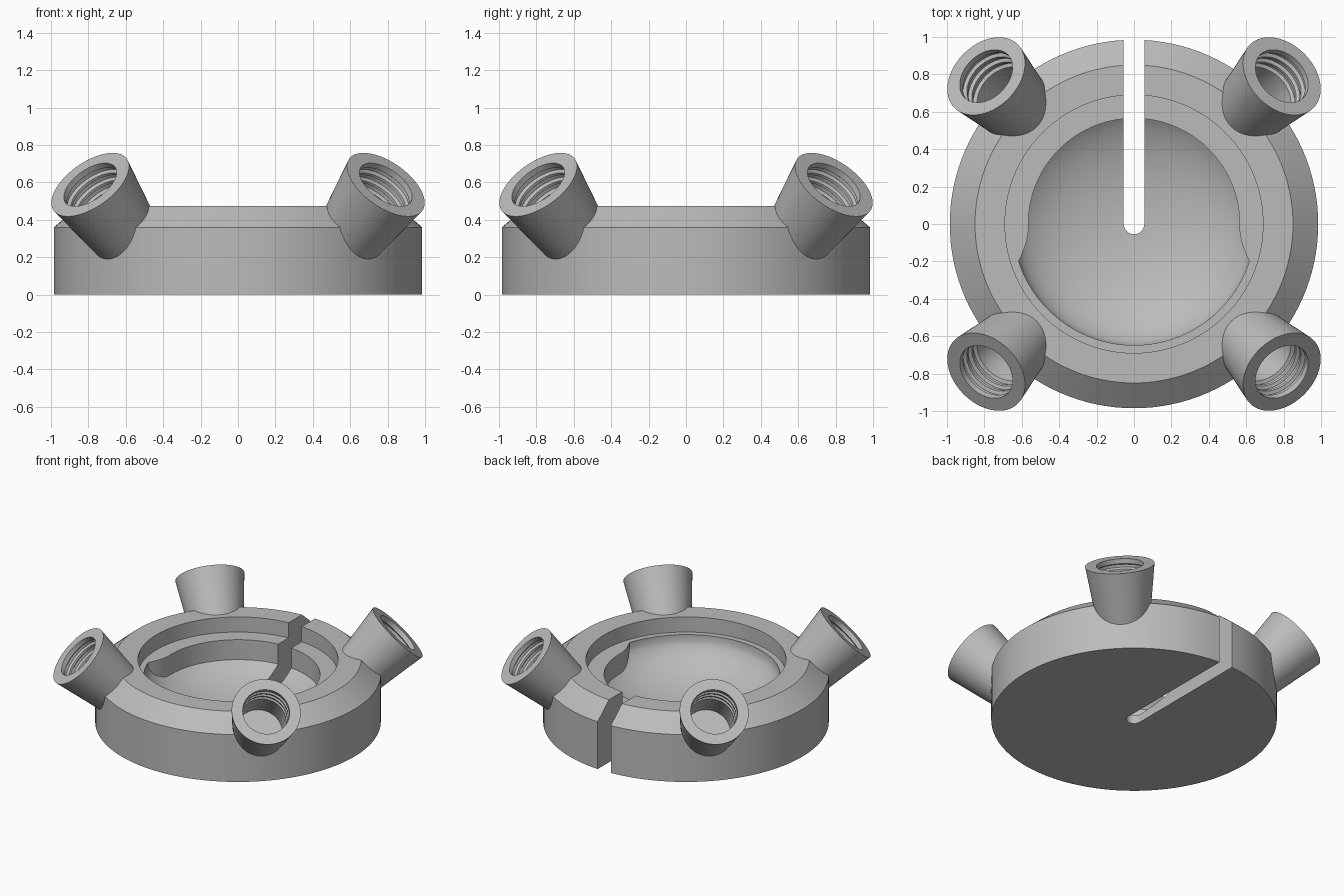
import bpy, bmesh, math
from mathutils import Matrix, Vector

cube = bpy.data.objects.get("Cube")
if cube:
    bpy.data.objects.remove(cube)

grey = bpy.data.materials.new("plain_grey")
grey.use_nodes = True
grey.diffuse_color = (0.5, 0.5, 0.5, 1)
grey.node_tree.nodes["Principled BSDF"].inputs["Base Color"].default_value = (0.5, 0.5, 0.5, 1)


def loft(name, profile, segs, matrix=Matrix()):
    """Sweep a (radius, height) profile around z; the profile may vary with angle."""
    bm = bmesh.new()
    columns = []
    for i in range(segs):
        a = math.tau * i / segs
        columns.append([bm.verts.new((r * math.cos(a), r * math.sin(a), z)) for r, z in profile(a)])
    for i, col in enumerate(columns):
        nxt = columns[(i + 1) % segs]
        for j in range(len(col) - 1):
            bm.faces.new((col[j], nxt[j], nxt[j + 1], col[j + 1]))
    bm.faces.new([c[0] for c in reversed(columns)])
    bm.faces.new([c[-1] for c in columns])
    bmesh.ops.recalc_face_normals(bm, faces=bm.faces)
    mesh = bpy.data.meshes.new(name)
    bm.to_mesh(mesh)
    bm.free()
    mesh.materials.append(grey)
    obj = bpy.data.objects.new(name, mesh)
    bpy.context.collection.objects.link(obj)
    obj.matrix_world = matrix
    return obj


def activate(obj):
    bpy.ops.object.select_all(action='DESELECT')
    obj.select_set(True)
    bpy.context.view_layer.objects.active = obj


def cut(obj, cutter):
    cutter.hide_render = True
    mod = obj.modifiers.new("cut", 'BOOLEAN')
    mod.operation = 'DIFFERENCE'
    mod.solver = 'EXACT'
    mod.object = cutter
    activate(obj)
    bpy.ops.object.modifier_apply(modifier=mod.name)
    bpy.data.objects.remove(cutter)


def smooth(obj):
    activate(obj)
    bpy.ops.object.shade_smooth_by_angle(angle=math.radians(28))


# Body: chamfered disc with a stepped rim, a bowl and a ledge around the back
BOWL_R, LEDGE_R, LEDGE_Z = 0.648, 0.565, 0.36


def body_profile(a):
    below = -math.degrees(math.asin(math.sin(a)))
    blend = min(max((below - 2) / 16, 0), 1) ** 2
    inner = LEDGE_R + (BOWL_R - LEDGE_R) * blend
    pts = [(0.985, 0), (0.985, LEDGE_Z), (0.85, 0.475), (0.69, 0.475), (0.69, LEDGE_Z), (inner, LEDGE_Z)]
    for k in (1, 0.98, 0.95, 0.9, 0.83, 0.74, 0.62, 0.48, 0.32, 0.16, 0.03):
        r = inner * k
        pts.append((r, 0.06 + 0.3 * (1 - math.sqrt(1 - (r / 0.655) ** 2))))
    return pts


body = loft("body", body_profile, 120)

# Slot from the back edge to a rounded end at the centre
bm = bmesh.new()
outline = [(0.055, 1.2), (-0.055, 1.2)]
outline += [(0.055 * math.cos(t), 0.055 * math.sin(t))
            for t in (math.pi + math.pi * i / 16 for i in range(17))]
face = bm.faces.new([bm.verts.new((x, y, -0.2)) for x, y in outline])
top = bmesh.ops.extrude_face_region(bm, geom=[face])["geom"]
bmesh.ops.translate(bm, vec=(0, 0, 1), verts=[v for v in top if isinstance(v, bmesh.types.BMVert)])
bmesh.ops.recalc_face_normals(bm, faces=bm.faces)
slot_mesh = bpy.data.meshes.new("slot_cutter")
bm.to_mesh(slot_mesh)
bm.free()
slot = bpy.data.objects.new("slot_cutter", slot_mesh)
bpy.context.collection.objects.link(slot)
cut(body, slot)

# Tapered sockets leaning outward, each with grooves inside a blind bore
BORE, GROOVE = 0.163, 0.18
socket_pts = [(0.181, -0.42), (0.24, 0), (BORE, 0)]
for d in (0.035, 0.09, 0.145):
    socket_pts += [(BORE, -d), (GROOVE, -d - 0.01), (GROOVE, -d - 0.03), (BORE, -d - 0.04)]
socket_pts.append((BORE, -0.4))

for y_name, x_name, deg in (("back", "left", 45), ("back", "right", 135),
                            ("front", "right", 225), ("front", "left", 315)):
    a = math.radians(deg)
    place = (Matrix.Rotation(a, 4, 'Z') @ Matrix.Translation(Vector((1.118, 0, 0.588)))
             @ Matrix.Rotation(math.radians(45), 4, 'Y'))
    cutter = loft("bore_cutter", lambda _: [(0.172, -0.41), (0.172, 0.1)], 48, place)
    bpy.context.view_layer.update()
    cut(body, cutter)
    smooth(loft(f"{y_name}_{x_name}_socket", lambda _: socket_pts, 64, place))

smooth(body)
